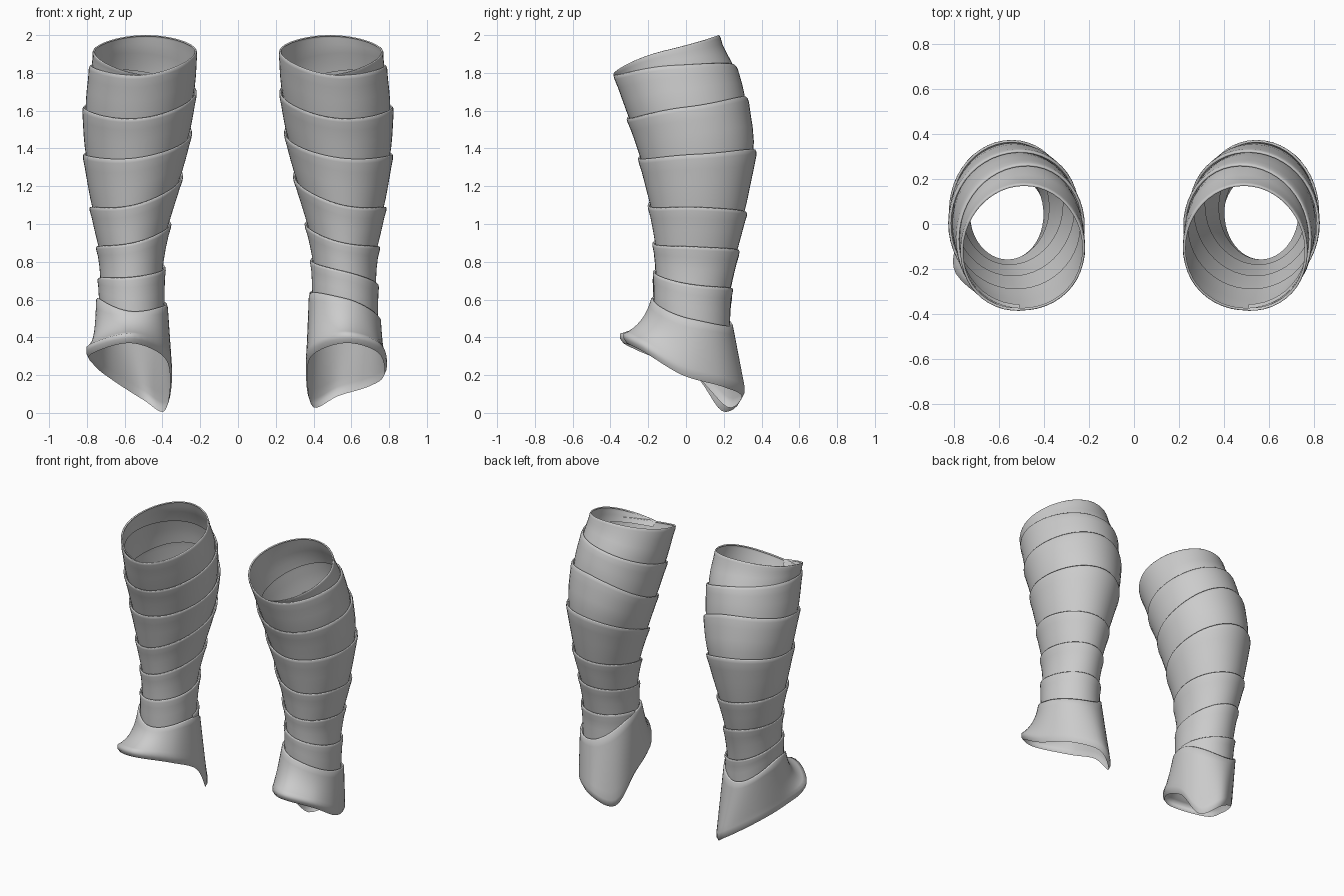
import bpy, bmesh, math
from mathutils import Vector

cube = bpy.data.objects.get("Cube")
if cube:
    bpy.data.objects.remove(cube, do_unlink=True)

cloth = bpy.data.materials.new("grey_cloth")
cloth.use_nodes = True
cloth.diffuse_color = (0.6, 0.6, 0.6, 1)
cloth.node_tree.nodes["Principled BSDF"].inputs["Base Color"].default_value = (0.6, 0.6, 0.6, 1)

STEPS = 12  # columns per quarter turn

# Leg outline from z = 0.4 up, every 0.2: inner x, outer x, front y, back y
OUTLINE = [Vector(r) for r in (
    (.37, .75, -.19, .24), (.385, .74, -.175, .235), (.39, .735, -.165, .265),
    (.36, .765, -.18, .305), (.31, .795, -.215, .34), (.265, .815, -.26, .365),
    (.235, .815, -.32, .335), (.222, .785, -.38, .275), (.23, .745, -.44, .17))]

# Height of the wrap edge per quarter turn: inner, back, outer, front, inner ...
UPPER_EDGE = [1.0, 1.06, 1.09, 1.1, 1.25, 1.39, 1.37, 1.35, 1.48, 1.67, 1.62,
              1.56, 1.70, 1.84, 1.84, 1.79, 1.92, 2.0, 1.92, 1.79]
LEFT_EDGE = [.42, .46, .49, .6, .64, .66, .68, .75, .81, .86, .88, .9] + UPPER_EDGE
RIGHT_EDGE = [.42, .46, .6, .53, .58, .62, .71, .72, .77, .85, .88, .9] + UPPER_EDGE

# Foot hem, from the front round by the inner side, back and outer side
LEFT_HEM = [(.57, -.33, .37), (.39, -.17, .31), (.36, .05, .2), (.39, .23, .03),
            (.53, .31, .09), (.70, .2, .14), (.785, -.02, .2), (.75, -.23, .32)]
RIGHT_HEM = [(.58, -.35, .37), (.40, -.17, .31), (.35, .05, .2), (.38, .2, .01),
             (.5, .3, .07), (.68, .17, .18), (.77, -.03, .25), (.79, -.22, .31)]


def spline(points, t, closed=False):
    """Catmull-Rom value at t, in units of the point spacing."""
    n = len(points)
    if not closed:
        t = min(max(t, 0), n - 1)
    i = math.floor(t)
    f = t - i
    pick = lambda k: points[k % n] if closed else points[min(max(k, 0), n - 1)]
    a, b, c, d = (pick(i + k) for k in (-1, 0, 1, 2))
    return b + (c - a) * (f / 2) + (a * 2 - b * 5 + c * 4 - d) * (f * f / 2) \
        + (b * 3 - a - c * 3 + d) * (f ** 3 / 2)


def leg_point(turn, z, offset=0):
    """Point on the leg; turn 0 front, 1 inner, 2 back, 3 outer."""
    x_in, x_out, front, back = spline(OUTLINE, (z - .4) / .2)
    a = turn * math.pi / 2
    return Vector(((x_in + x_out) / 2 - ((x_out - x_in) / 2 + offset) * math.sin(a),
                   (front + back) / 2 - ((back - front) / 2 + offset) * math.cos(a), z))


def sheet(name, columns, side, closed=False):
    """Join columns of points into a smooth cloth surface."""
    bm = bmesh.new()
    grid = [[bm.verts.new((p.x * side, p.y, p.z)) for p in col] for col in columns]
    pairs = list(zip(grid, grid[1:]))
    if closed:
        pairs.append((grid[-1], grid[0]))
    for a, b in pairs:
        for r in range(len(a) - 1):
            quad = (a[r], a[r + 1], b[r + 1], b[r])
            bm.faces.new(quad if side > 0 else quad[::-1])
    mesh = bpy.data.meshes.new(name)
    bm.to_mesh(mesh)
    bm.free()
    mesh.materials.append(cloth)
    mesh.shade_smooth()
    bpy.context.collection.objects.link(bpy.data.objects.new(name, mesh))


def leg_wrap(name, edge, side):
    """Spiral bandage; each turn tucks under the lip of the one below."""
    columns = []
    for s in range(4 * STEPS, (len(edge) - 1) * STEPS + 1):
        k = s / STEPS
        top, low = spline(edge, k), spline(edge, k - 4) - .035
        col = []
        for f, off in ((0, -.010), (.25, -.004), (.5, 0), (.75, .004), (.92, .009), (.98, .008)):
            col.append(leg_point(k + 1, low + (top - low) * f, off))
        col += [leg_point(k + 1, top, .004), leg_point(k + 1, top - .006, -.003)]
        columns.append(col)
    sheet(name, columns, side)


def foot_wrap(name, edge, hem, side):
    """Flared wrap from the ankle to the open hem over toe and heel."""
    hem = [Vector(p) for p in hem]
    tops = [edge[3], edge[4] - .02, edge[1], edge[2]]
    middle = sum(hem, Vector()) / len(hem)
    columns = []
    for s in range(4 * STEPS):
        u = s / STEPS
        top = spline(tops, u, closed=True)
        end = spline(hem, u * 2, closed=True)
        wide = end + Vector((0, 0, .05))
        ankle = leg_point(u, top, .011)
        # the instep is hollow, the heel is straight
        hollow = max(0, math.cos((u + .4) * math.pi / 2))
        bend = ankle.lerp(wide, .5 - .3 * hollow)
        bend.z = ankle.z + (wide.z - ankle.z) * (.5 + .3 * hollow)
        col = [end.lerp(Vector((middle.x, middle.y, end.z)), .05),
               end.lerp(wide, .5)]
        for i in range(9):
            t = 1 - i / 8
            col.append(ankle * (1 - t) ** 2 + bend * (2 * t * (1 - t)) + wide * t * t)
        col += [leg_point(u, top + .008, .005), leg_point(u, top + .002, -.003)]
        columns.append(col)
    sheet(name, columns, side, closed=True)


for label, side, edge, hem in (("left", 1, LEFT_EDGE, LEFT_HEM), ("right", -1, RIGHT_EDGE, RIGHT_HEM)):
    leg_wrap(label + "_leg_wrap", edge, side)
    foot_wrap(label + "_foot_wrap", edge, hem, side)
